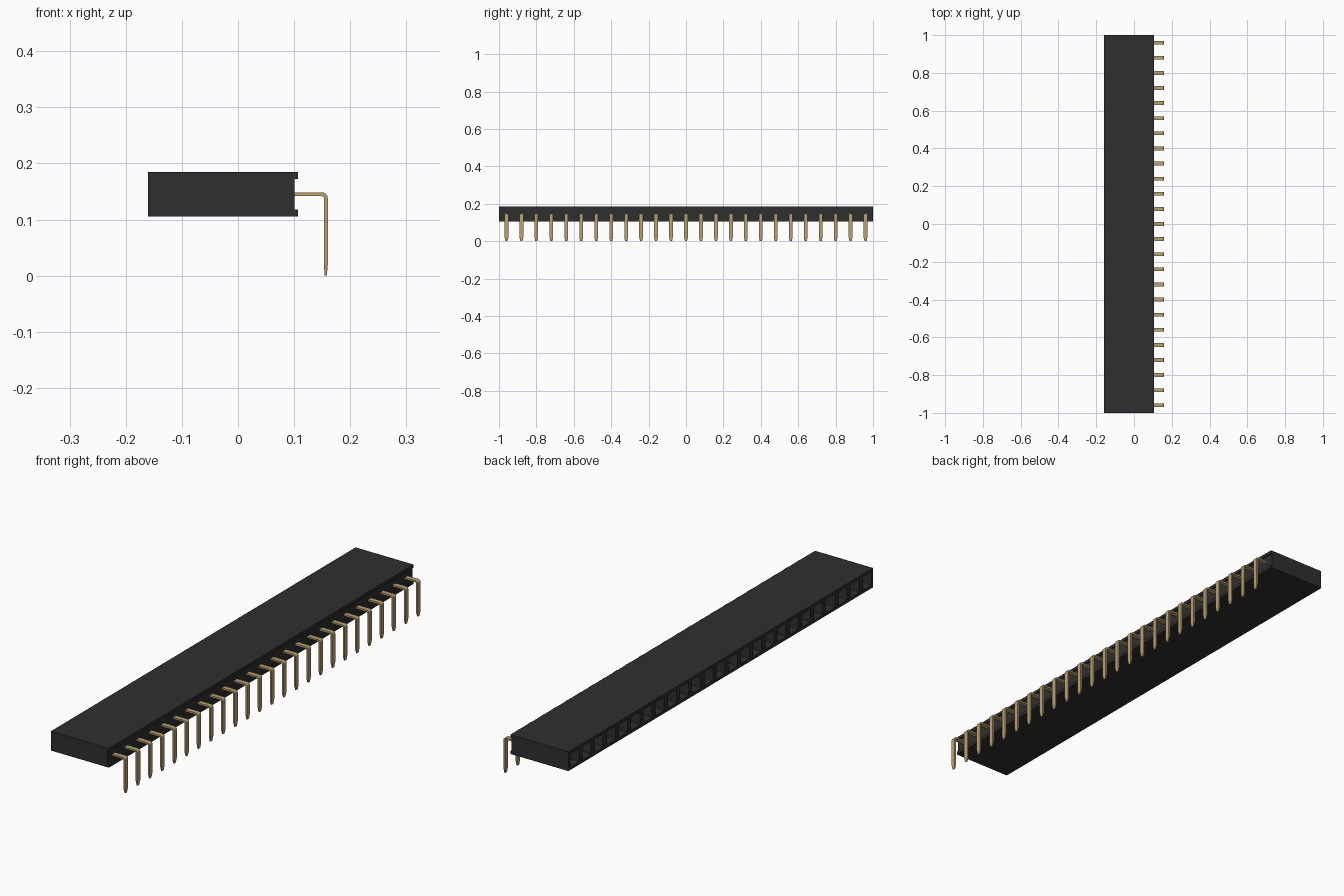
import bpy, bmesh, math
from mathutils import Vector

cube = bpy.data.objects.get("Cube")
if cube:
    bpy.data.objects.remove(cube, do_unlink=True)

COUNT, PITCH = 25, 0.08
MID_Z = 0.145


def material(name, color, metallic=0.0):
    mat = bpy.data.materials.new(name)
    mat.use_nodes = True
    mat.diffuse_color = color
    bsdf = mat.node_tree.nodes["Principled BSDF"]
    bsdf.inputs["Base Color"].default_value = color
    bsdf.inputs["Roughness"].default_value = 0.6
    return mat


def finish(bm, name, mat):
    bmesh.ops.recalc_face_normals(bm, faces=bm.faces)
    mesh = bpy.data.meshes.new(name)
    bm.to_mesh(mesh)
    bm.free()
    mesh.materials.append(mat)
    obj = bpy.data.objects.new(name, mesh)
    bpy.context.collection.objects.link(obj)
    return obj


def loft(bm, rings):
    """Skin a list of closed rings and cap both ends."""
    loops = [[bm.verts.new(p) for p in ring] for ring in rings]
    n = len(loops[0])
    for a, b in zip(loops, loops[1:]):
        for i in range(n):
            j = (i + 1) % n
            bm.faces.new((a[i], a[j], b[j], b[i]))
    bm.faces.new(loops[0])
    bm.faces.new(loops[-1])


black = material("black plastic", (0.027, 0.028, 0.027, 1))
gold = material("gold metal", (0.50, 0.36, 0.16, 1))

# Housing: lipped profile swept along y, one section per socket
FRONT, LIP, WALL = -0.16, 0.107, 0.101
half = [(FRONT, 0.04), (LIP, 0.04), (LIP, 0.027), (WALL, 0.027)]
profile = half + [(x, -z) for x, z in reversed(half)]
bm = bmesh.new()
loft(bm, [[(x, (k - COUNT / 2) * PITCH, MID_Z + z) for x, z in profile]
          for k in range(COUNT + 1)])
bmesh.ops.recalc_face_normals(bm, faces=bm.faces)


def push(faces, depth):
    verts = list({v for f in faces for v in f.verts})
    bmesh.ops.translate(bm, verts=verts, vec=(depth, 0, 0))


# Sockets: square opening, tapered lead-in, then a deep straight hole
sockets = [f for f in bm.faces if f.normal.x < -0.9]
bmesh.ops.inset_individual(bm, faces=sockets, thickness=0.017)
bmesh.ops.inset_individual(bm, faces=sockets, thickness=0.010)
push(sockets, 0.014)
deep = bmesh.ops.extrude_discrete_faces(bm, faces=sockets)["faces"]
push(deep, 0.18)
finish(bm, "housing", black)

# Pin: flat strip that leaves the wall, bends down and ends in a tapered tip
PIN_X, THICK, WIDTH, BEND = 0.1565, 0.007, 0.02, 0.007
down, out = Vector((0, 0, -1)), Vector((1, 0, 0))
stations = [(Vector((0.09, 0, MID_Z)), -down, 1.0)]
for s in range(6):
    a = math.radians(90 - 18 * s)
    normal = Vector((math.cos(a), 0, math.sin(a)))
    centre = Vector((PIN_X - BEND, 0, MID_Z - BEND))
    stations.append((centre + normal * BEND, normal, 1.0))
stations.append((Vector((PIN_X, 0, 0.02)), out, 1.0))
stations.append((Vector((PIN_X, 0, 0.0)), out, 0.55))

bm = bmesh.new()
rings = []
for point, normal, scale in stations:
    t = normal * THICK / 2 * scale
    w = Vector((0, WIDTH / 2 * scale, 0))
    rings.append([point + t + w, point + t - w, point - t - w, point - t + w])
loft(bm, rings)
pins = finish(bm, "pins", gold)
pins.location.y = -(COUNT - 1) / 2 * PITCH

# Repeat the pin once per socket
row = pins.modifiers.new("row", 'ARRAY')
row.count = COUNT
row.use_relative_offset = False
row.use_constant_offset = True
row.constant_offset_displace = (0, PITCH, 0)
